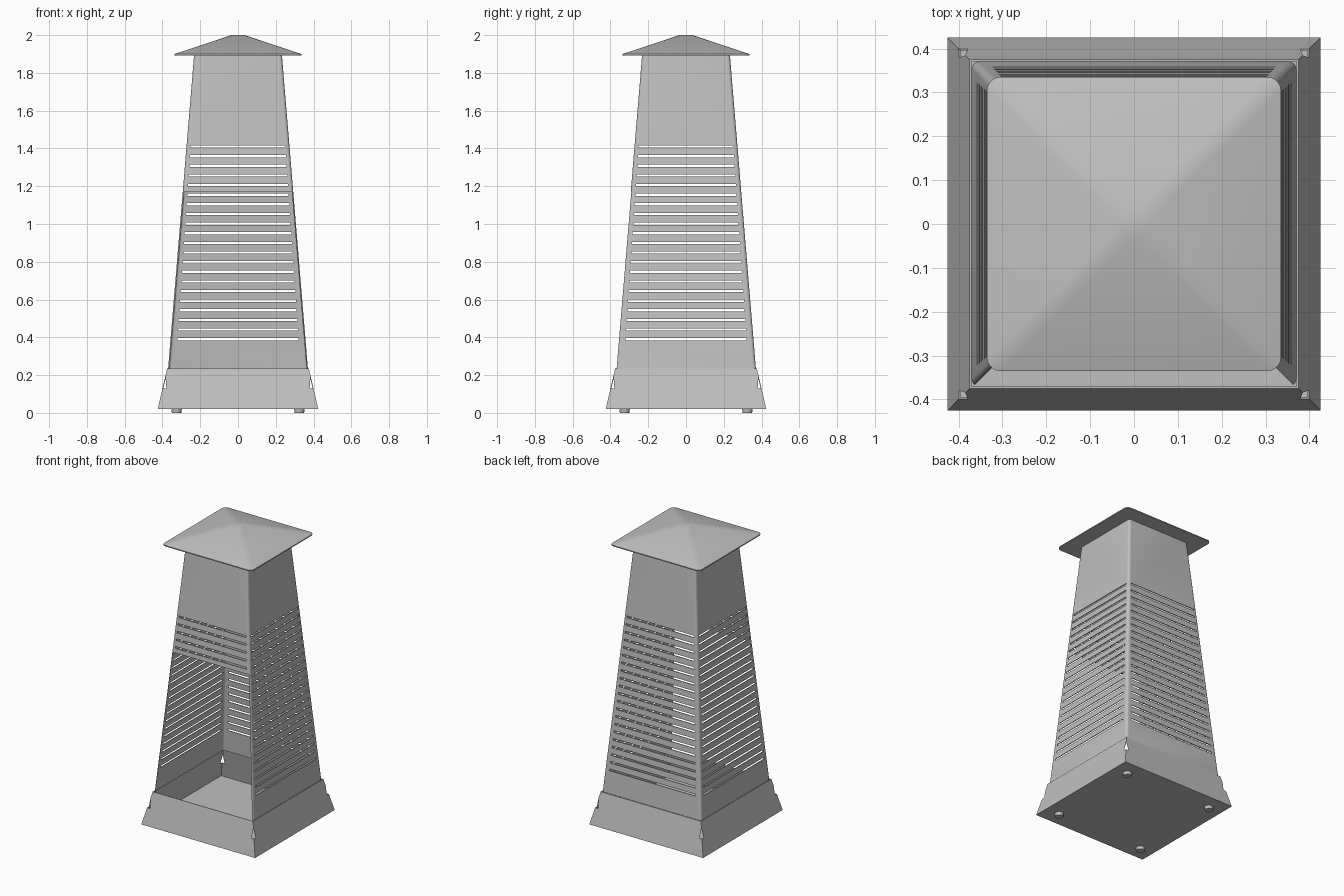
import bpy, bmesh, math

if "Cube" in bpy.data.objects:
    bpy.data.objects.remove(bpy.data.objects["Cube"], do_unlink=True)

steel = bpy.data.materials.new("grey_steel")
steel.use_nodes = True
GREY = (0.53, 0.53, 0.53, 1)
steel.diffuse_color = GREY
steel.node_tree.nodes["Principled BSDF"].inputs["Base Color"].default_value = GREY

BODY_Z, BODY_TOP = 0.235, 1.9
SKIRT_Z = 0.02


def body_half(z):
    return 0.37 - (z - BODY_Z) * 0.138 / (BODY_TOP - BODY_Z)


def skirt_half(z):
    return 0.425 - (z - SKIRT_Z) * 0.05 / (BODY_Z - SKIRT_Z)


def finish(name, bm, shade=True):
    bmesh.ops.recalc_face_normals(bm, faces=bm.faces)
    mesh = bpy.data.meshes.new(name)
    bm.to_mesh(mesh)
    bm.free()
    mesh.materials.append(steel)
    obj = bpy.data.objects.new(name, mesh)
    bpy.context.collection.objects.link(obj)
    if shade:
        smooth(obj)
    return obj


def smooth(obj):
    bpy.ops.object.select_all(action='DESELECT')
    bpy.context.view_layer.objects.active = obj
    obj.select_set(True)
    bpy.ops.object.shade_smooth_by_angle(angle=math.radians(35))


def rounded_square(half, radius, z, steps=5):
    pts = []
    for corner in range(4):
        mid = math.radians(45 + 90 * corner)
        cx = math.copysign(half - radius, math.cos(mid))
        cy = math.copysign(half - radius, math.sin(mid))
        for i in range(steps + 1):
            a = math.radians(90 * (corner + i / steps))
            pts.append((cx + radius * math.cos(a), cy + radius * math.sin(a), z))
    return pts


def loft(bm, rings, caps=True, closed=False):
    loops = [[bm.verts.new(p) for p in ring] for ring in rings]
    pairs = list(zip(loops, loops[1:]))
    if closed:
        pairs.append((loops[-1], loops[0]))
    for low, high in pairs:
        for i in range(len(low)):
            j = (i + 1) % len(low)
            bm.faces.new((low[i], low[j], high[j], high[i]))
    if caps:
        bm.faces.new(loops[0])
        bm.faces.new(loops[-1])


def bar(bm, half_low, half_high, z0, z1, y0, y1, along_x=False):
    rings = []
    for z, h in ((z0, half_low), (z1, half_high)):
        ring = [(-h, y0, z), (h, y0, z), (h, y1, z), (-h, y1, z)]
        rings.append([(y, x, z) for x, y, z in ring] if along_x else ring)
    loft(bm, rings)


# Tapered hollow tower with softly bent corners
bm = bmesh.new()
wall, bend = 0.005, 0.016
loft(bm, [rounded_square(body_half(BODY_Z), bend, BODY_Z),
          rounded_square(body_half(BODY_TOP), bend, BODY_TOP),
          rounded_square(body_half(BODY_TOP) - wall, bend - wall, BODY_TOP),
          rounded_square(body_half(BODY_Z) - wall, bend - wall, BODY_Z)],
     caps=False, closed=True)
tower = finish("tower_walls", bm, shade=False)

# Cutters: vent slots through both wall pairs, and the front opening
cutters = []
for along_x in (False, True):
    bm = bmesh.new()
    for i in range(21):
        z = 0.39 + i * 0.051
        h = body_half(z) - 0.036 + i * 0.0007
        bar(bm, h, h, z - 0.006, z + 0.006, -0.6, 0.6, along_x)
    cutters.append(finish("slot_cutter", bm, shade=False))
bm = bmesh.new()
low, high = BODY_Z - 0.01, 1.17
bar(bm, body_half(low) - 0.007, body_half(high) - 0.007, low, high, -0.6, -0.27)
cutters.append(finish("opening_cutter", bm, shade=False))

for cutter in cutters:
    mod = tower.modifiers.new("cut", 'BOOLEAN')
    mod.operation = 'DIFFERENCE'
    mod.solver = 'EXACT'
    mod.object = cutter
    cutter.hide_render = True
bpy.context.view_layer.update()
cut_mesh = bpy.data.meshes.new_from_object(
    tower.evaluated_get(bpy.context.evaluated_depsgraph_get()))
tower.modifiers.clear()
tower.data = cut_mesh
for cutter in cutters:
    bpy.data.objects.remove(cutter, do_unlink=True)
smooth(tower)

# Flared skirt: four sheet panels with a relief notch at each corner
notch_low, notch_high, notch = 0.13, 0.195, 0.02
side = [(skirt_half(SKIRT_Z), SKIRT_Z),
        (skirt_half(notch_low), notch_low),
        (skirt_half(notch_low) - notch, notch_low),
        (skirt_half(notch_high), notch_high),
        (skirt_half(BODY_Z), BODY_Z)]
outline = side + [(-u, z) for u, z in reversed(side)]
bm = bmesh.new()
for turn in range(4):
    c, s = round(math.cos(turn * math.pi / 2)), round(math.sin(turn * math.pi / 2))
    rings = []
    for inset in (0, 0.004):
        ring = []
        for u, z in outline:
            x = u - math.copysign(inset, u)
            y = inset - skirt_half(z)
            ring.append((x * c - y * s, x * s + y * c, z))
        rings.append(ring)
    loft(bm, rings)
finish("base_skirt", bm)

# Floor plate closing the skirt
bm = bmesh.new()
bar(bm, 0.423, 0.421, SKIRT_Z, SKIRT_Z + 0.008, -0.422, 0.422)
finish("floor_plate", bm)

# Pyramid roof with soft ridges and a small flat tip
bm = bmesh.new()
loft(bm, [rounded_square(0.335, 0.03, 1.893),
          rounded_square(0.335, 0.03, 1.9),
          rounded_square(0.034, 0.03, 2.0)])
finish("roof", bm)

# Feet
for sx, sy, name in ((1, -1, "front_left"), (-1, -1, "front_right"),
                     (1, 1, "back_left"), (-1, 1, "back_right")):
    bm = bmesh.new()
    bmesh.ops.create_cone(bm, cap_ends=True, segments=24, radius1=0.025,
                          radius2=0.028, depth=SKIRT_Z)
    bmesh.ops.translate(bm, verts=bm.verts,
                        vec=(0.325 * sx, 0.325 * sy, SKIRT_Z / 2))
    finish(name + "_foot", bm)
